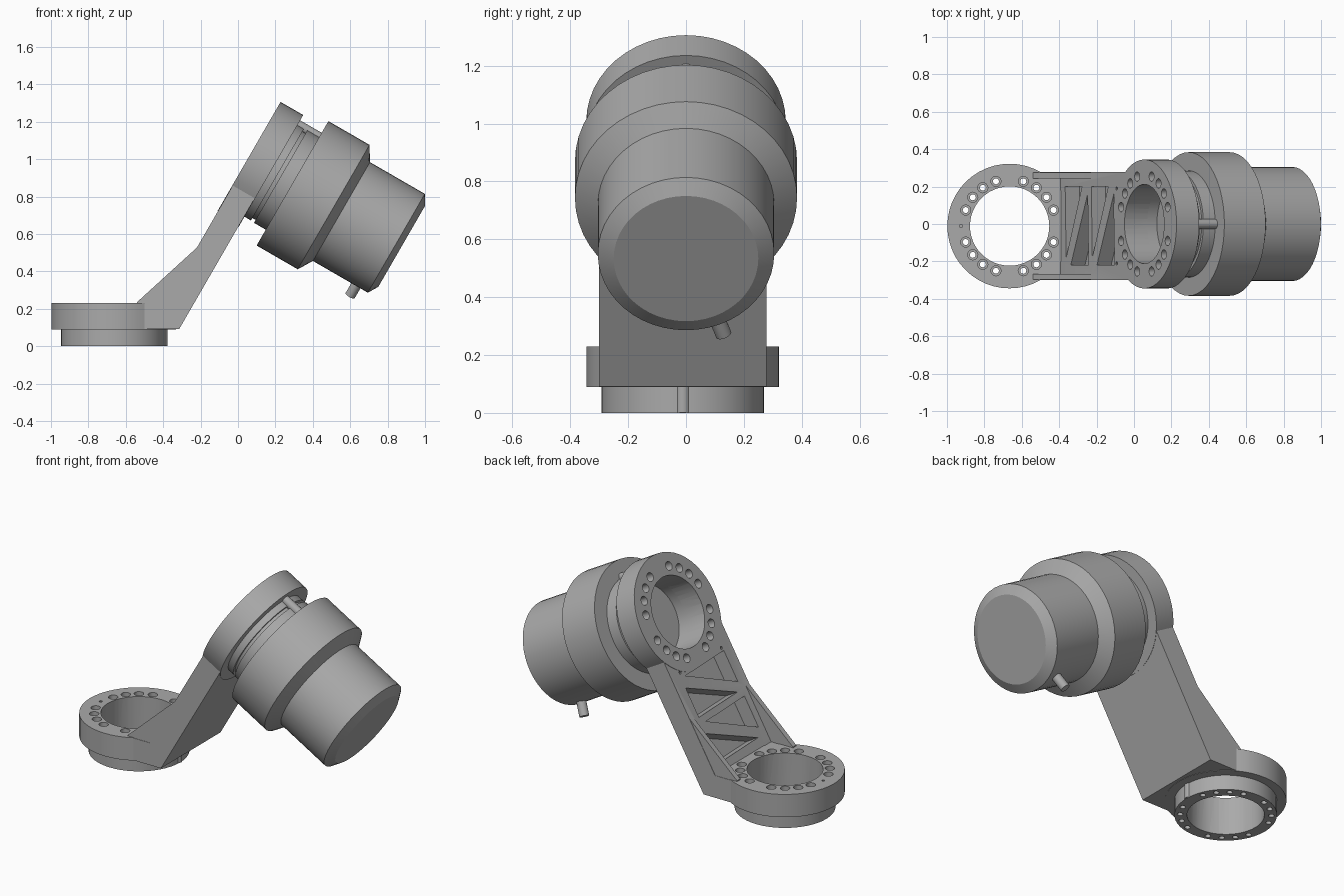
import bpy
import bmesh
from math import radians, sin, cos, pi, sqrt
from mathutils import Matrix, Vector

if "Cube" in bpy.data.objects:
    bpy.data.objects.remove(bpy.data.objects["Cube"], do_unlink=True)

GREY = bpy.data.materials.new("machined_grey")
GREY.use_nodes = True
COLOUR = (0.4, 0.4, 0.4, 1)
GREY.diffuse_color = COLOUR
GREY.node_tree.nodes["Principled BSDF"].inputs["Base Color"].default_value = COLOUR

# Two working frames: the upright base joint and the tilted motor joint
MID = -0.011
BASE = Matrix.Translation((-0.665, MID, 0))
UP = Vector((0.5, 0, sqrt(0.75)))
AXIS = Vector((sqrt(0.75), 0, -0.5))
ORIGIN = Vector((0.055, 0, 1.007))
TILT = Matrix.Translation(ORIGIN) @ Matrix((UP, (0, -1, 0), AXIS)).transposed().to_4x4()
BOLT_ANGLES = [radians(q + s * a) for q in (0, 180) for s in (1, -1) for a in (20, 38, 55, 73)]
BORE = 0.212


def finish(bm, name, matrix):
    bmesh.ops.remove_doubles(bm, verts=bm.verts, dist=1e-5)
    bmesh.ops.transform(bm, matrix=matrix, verts=bm.verts)
    bmesh.ops.recalc_face_normals(bm, faces=bm.faces)
    mesh = bpy.data.meshes.new(name)
    bm.to_mesh(mesh)
    bm.free()
    mesh.materials.append(GREY)
    obj = bpy.data.objects.new(name, mesh)
    bpy.context.collection.objects.link(obj)
    return obj


def lathe(name, profile, matrix, steps=48):
    """Spin (height, radius) points about the local z axis."""
    bm = bmesh.new()
    verts = [bm.verts.new((r, 0, h)) for h, r in profile]
    edges = [bm.edges.new(pair) for pair in zip(verts, verts[1:])]
    bmesh.ops.spin(bm, geom=verts + edges, axis=(0, 0, 1), cent=(0, 0, 0),
                   angle=2 * pi, steps=steps, use_merge=True)
    return finish(bm, name, matrix)


def rod(name, low, high, radius, matrix, x=0, y=0, steps=48):
    profile = [(low, 0), (low, radius), (high, radius), (high, 0)]
    return lathe(name, profile, matrix @ Matrix.Translation((x, y, 0)), steps)


def prism(name, points, offset, matrix=Matrix()):
    """Extrude a flat outline by an offset."""
    bm = bmesh.new()
    face = bm.faces.new([bm.verts.new(p) for p in points])
    new = bmesh.ops.extrude_face_region(bm, geom=[face])["geom"]
    bmesh.ops.translate(bm, vec=offset, verts=[v for v in new if isinstance(v, bmesh.types.BMVert)])
    return finish(bm, name, matrix)


def select(obj):
    bpy.ops.object.select_all(action="DESELECT")
    obj.select_set(True)
    bpy.context.view_layer.objects.active = obj


def combine(target, other, operation):
    select(target)
    mod = target.modifiers.new("combine", "BOOLEAN")
    mod.operation, mod.solver, mod.object = operation, "EXACT", other
    bpy.ops.object.modifier_apply(modifier=mod.name)
    bpy.data.objects.remove(other, do_unlink=True)


def tilted(u, t):
    p = ORIGIN + UP * u + AXIS * t
    return p.x, p.z


def side_prism(name, outline, y0, y1):
    return prism(name, [(x, y0, z) for x, z in outline], (0, y1 - y0, 0))


# Bracket: stepped base ring, sloped arm, side gussets and upper ring
bracket = lathe("bracket", [(0, 0), (0, 0.281), (0.09, 0.281), (0.09, 0.333),
                            (0.23, 0.333), (0.23, 0)], BASE)
arm = [(-0.6, 0.092), (-0.314, 0.092), tilted(0, 0.138), tilted(0, 0.002),
       (-0.392, 0.228), (-0.6, 0.228)]
gusset = [(-0.545, 0.2), (-0.54, 0.235), tilted(-0.55, 0.003), tilted(-0.55, 0.05), (-0.33, 0.2)]
solids = [side_prism("arm", arm, MID - 0.289, MID + 0.289),
          rod("upper_ring", 0, 0.14, 0.345, TILT)]
for s in (-1, 1):
    solids.append(side_prism("gusset", gusset, MID + s * 0.255, MID + s * 0.287))
for solid in solids:
    combine(bracket, solid, "UNION")

# Bores and bolt circles
cutters = [rod("base_bore", -0.1, 0.4, BORE, BASE),
           rod("upper_bore", -0.1, 0.3, BORE, TILT),
           rod("dowel_hole", 0.18, 0.3, 0.009, BASE, -0.26, 0, 10)]
for a in BOLT_ANGLES:
    x, y = cos(a), sin(a)
    hole = lathe("base_bolt", [(-0.05, 0), (-0.05, 0.016), (0.12, 0.016), (0.12, 0.027),
                               (0.3, 0.027), (0.3, 0)],
                 BASE @ Matrix.Translation((x * 0.25, y * 0.25, 0)), 16)
    cutters += [hole, rod("upper_bolt", -0.1, 0.1, 0.026, TILT, x * 0.265, y * 0.265, 16)]

# Triangular lightening pockets and small tapped holes in the arm
for shift in (0, 0.28):
    for triangle in ([(-0.85, -0.2), (-0.67, -0.2), (-0.84, 0.18)],
                     [(-0.6, 0.22), (-0.79, 0.22), (-0.61, -0.16)]):
        cutters.append(prism("pocket", [(u + shift, v, -0.05) for u, v in triangle],
                             (0, 0, 0.14), TILT))
for v in (-0.19, 0.21):
    cutters.append(rod("tapped_hole", -0.05, 0.04, 0.009, TILT, -0.3, v, 10))
for cutter in cutters:
    combine(bracket, cutter, "DIFFERENCE")

# Motor: grooved neck, wide gear housing and chamfered rear body
motor = lathe("motor", [(0.2, 0), (0.2, BORE), (0.14, BORE), (0.14, 0.283), (0.18, 0.283),
                        (0.18, 0.268), (0.2, 0.268), (0.2, 0.286), (0.273, 0.286),
                        (0.273, 0.384), (0.527, 0.384), (0.575, 0.305), (0.914, 0.305),
                        (0.947, 0.25), (0.947, 0)], TILT)

# Locating pins and the cable stub
pins = [rod("base_pin", 0.002, 0.095, 0.026, BASE, 0.262, 0, 16),
        rod("neck_pin", 0.135, 0.275, 0.026, TILT, 0.286, 0, 16)]
outward = TILT @ Matrix.Translation((0, 0, 0.84)) @ Matrix.Rotation(radians(19.6), 4, "Z") \
    @ Matrix.Rotation(radians(-90), 4, "Y")
stub = rod("cable_stub", 0.28, 0.388, 0.028, outward, steps=20)

for obj in [bracket, motor, stub] + pins:
    select(obj)
    bpy.ops.object.shade_smooth_by_angle(angle=radians(25))
